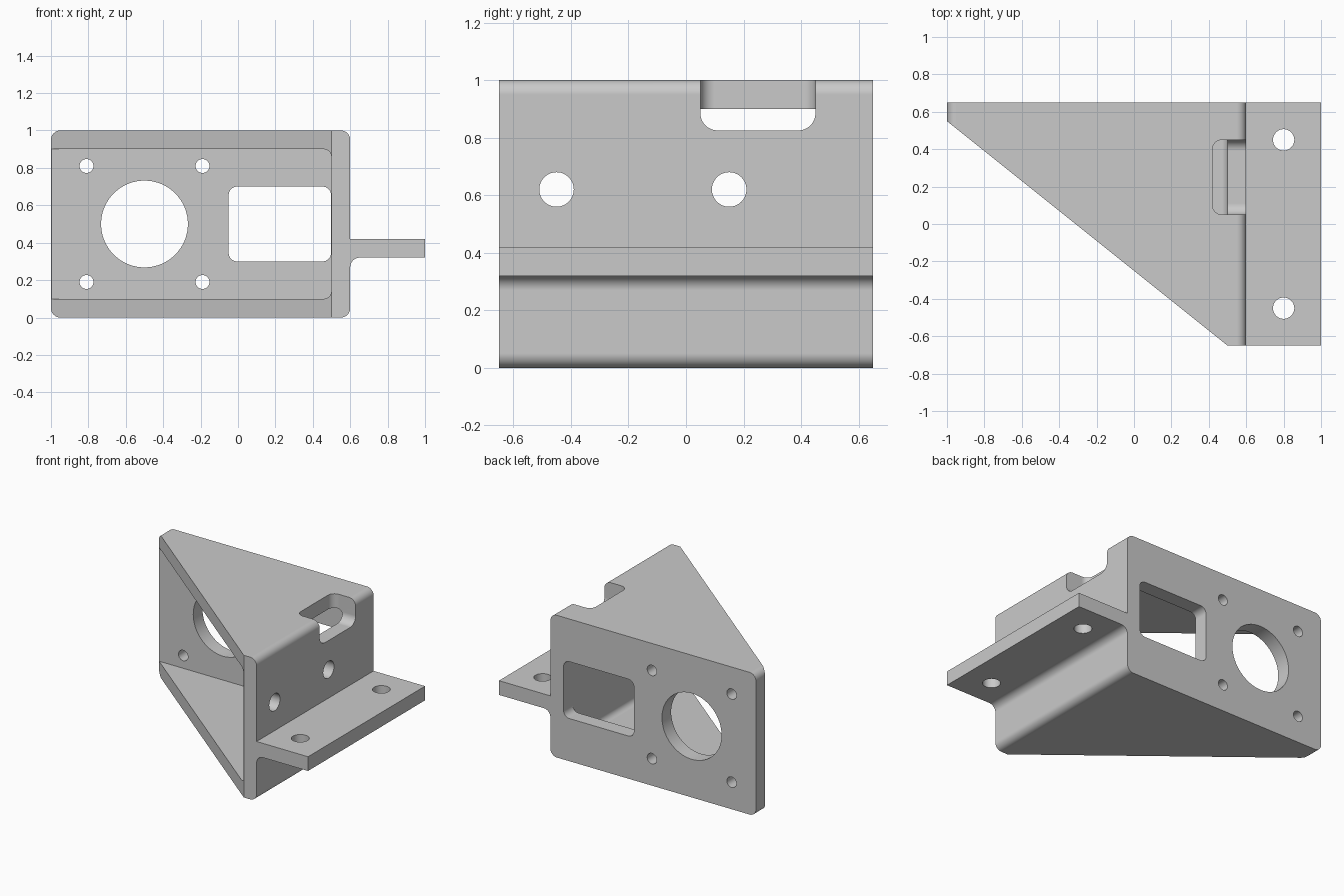
import bpy, bmesh, math
from mathutils import Vector

cube = bpy.data.objects.get("Cube")
if cube:
    bpy.data.objects.remove(cube, do_unlink=True)

grey = bpy.data.materials.new("light grey")
grey.use_nodes = True
grey.diffuse_color = (0.59, 0.59, 0.59, 1)
grey.node_tree.nodes["Principled BSDF"].inputs["Base Color"].default_value = (0.59, 0.59, 0.59, 1)


def rounded(corners, steps=8):
    """Outline from (u, v, radius) corners, each radius turned into a tangent arc."""
    out = []
    for i, (u, v, r) in enumerate(corners):
        p = Vector((u, v))
        if not r:
            out.append(p)
            continue
        a = (Vector(corners[i - 1][:2]) - p).normalized()
        b = (Vector(corners[(i + 1) % len(corners)][:2]) - p).normalized()
        half = a.angle(b) / 2
        centre = p + (a + b).normalized() * r / math.sin(half)
        start = p + a * r / math.tan(half) - centre
        end = p + b * r / math.tan(half) - centre
        sweep = start.angle(end)
        for k in range(steps + 1):
            t = k / steps
            arc = start * math.sin((1 - t) * sweep) + end * math.sin(t * sweep)
            out.append(centre + arc / math.sin(sweep))
    return out


def circle(u, v, r, n=48):
    return [Vector((u + r * math.cos(math.tau * i / n), v + r * math.sin(math.tau * i / n)))
            for i in range(n)]


def rectangle(u0, u1, v0, v1, r):
    return rounded([(u0, v0, r), (u1, v0, r), (u1, v1, r), (u0, v1, r)])


def prism(name, outline, axis, lo, hi):
    place = {"x": lambda p, w: (w, p.x, p.y),
             "y": lambda p, w: (p.x, w, p.y),
             "z": lambda p, w: (p.x, p.y, w)}[axis]
    bm = bmesh.new()
    low = [bm.verts.new(place(p, lo)) for p in outline]
    high = [bm.verts.new(place(p, hi)) for p in outline]
    bm.faces.new(low)
    bm.faces.new(high)
    for i in range(len(low)):
        bm.faces.new((low[i - 1], low[i], high[i], high[i - 1]))
    bmesh.ops.recalc_face_normals(bm, faces=bm.faces)
    mesh = bpy.data.meshes.new(name)
    bm.to_mesh(mesh)
    bm.free()
    mesh.materials.append(grey)
    obj = bpy.data.objects.new(name, mesh)
    bpy.context.collection.objects.link(obj)
    return obj


def cut(target, outline, axis, lo, hi):
    cutter = prism("cutter", outline, axis, lo, hi)
    cutter.hide_render = True
    mod = target.modifiers.new("cut", "BOOLEAN")
    mod.operation = "DIFFERENCE"
    mod.solver = "EXACT"
    mod.object = cutter
    bpy.context.view_layer.objects.active = target
    bpy.ops.object.modifier_apply(modifier=mod.name)
    bpy.data.objects.remove(cutter, do_unlink=True)


# Block with rounded edges and the side mounting flange
R = 0.05
bracket = prism("mounting_bracket", rounded([
    (-1, 0, R), (0.6, 0, R), (0.6, 0.32, R), (1, 0.32, 0),
    (1, 0.42, 0), (0.6, 0.42, 0), (0.6, 1, R), (-1, 1, R)]), "y", -0.65, 0.65)

# Diagonal slope that shapes the two triangular gussets
cut(bracket, rounded([(-1.3, 0.79, 0), (-1.3, -0.89, 0), (0.8, -0.89, 0)]), "z", -0.2, 1.2)

# Hollow interior, open along the whole slope
cut(bracket, rounded([(-1.2, 0.1, 0), (0.499, 0.1, 0.04), (0.499, 0.9, 0.04), (-1.2, 0.9, 0)]),
    "y", -0.8, 0.548)

# Back plate: motor opening, four screw holes and window
cut(bracket, circle(-0.5, 0.5, 0.232, 72), "y", 0.5, 0.8)
for x in (-0.81, -0.19):
    for z in (0.19, 0.81):
        cut(bracket, circle(x, z, 0.037, 32), "y", 0.5, 0.8)
cut(bracket, rectangle(-0.05, 0.497, 0.3, 0.7, 0.045), "y", 0.5, 0.8)

# Side wall holes and flange holes
for y in (-0.45, 0.15):
    cut(bracket, circle(y, 0.62, 0.06), "x", 0.4, 0.8)
for y in (-0.45, 0.45):
    cut(bracket, circle(0.8, y, 0.057), "z", 0.25, 0.5)

# Notch over the top edge of the side wall
cut(bracket, rounded([(0.05, 0.825, 0.06), (0.45, 0.825, 0.06), (0.45, 1.2, 0), (0.05, 1.2, 0)]),
    "x", 0.475, 0.8)
cut(bracket, rounded([(0.42, 0.05, 0.05), (0.8, 0.05, 0), (0.8, 0.45, 0), (0.42, 0.45, 0.05)]),
    "z", 0.885, 1.2)

# Smooth rounds with crisp edges
bpy.ops.object.select_all(action="DESELECT")
bracket.select_set(True)
bpy.context.view_layer.objects.active = bracket
bpy.ops.object.shade_smooth_by_angle(angle=math.radians(30))
weighted = bracket.modifiers.new("weighted normals", "WEIGHTED_NORMAL")
weighted.keep_sharp = True
